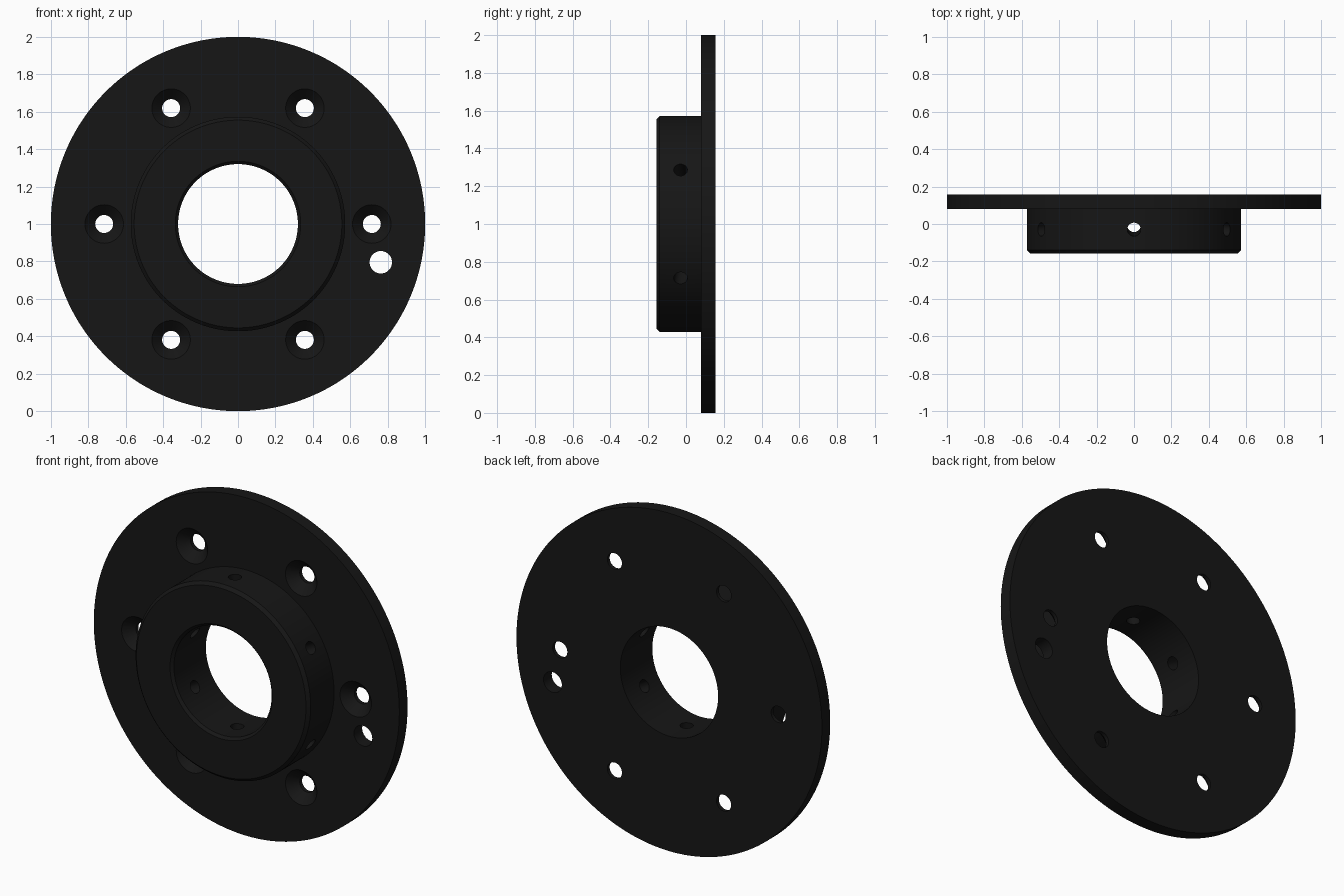
import bpy, bmesh
from math import sin, cos, pi, radians
from mathutils import Vector, Matrix

if "Cube" in bpy.data.objects:
    bpy.data.objects.remove(bpy.data.objects["Cube"])

CENTRE = Vector((0, 0, 1))


def lathe(bm, profile, segs, mat, closed=False):
    """Revolve (radius, y) points about local Y; cap the ends or close the loop."""
    rings = [[bm.verts.new(mat @ Vector((r * cos(2 * pi * i / segs), y, r * sin(2 * pi * i / segs))))
              for i in range(segs)] for r, y in profile]
    pairs = list(zip(rings, rings[1:]))
    if closed:
        pairs.append((rings[-1], rings[0]))
    else:
        bm.faces.new(rings[0])
        bm.faces.new(rings[-1])
    for a, b in pairs:
        for i in range(segs):
            j = (i + 1) % segs
            bm.faces.new((a[i], a[j], b[j], b[i]))


def make_object(name, bm):
    bmesh.ops.recalc_face_normals(bm, faces=bm.faces)
    mesh = bpy.data.meshes.new(name)
    bm.to_mesh(mesh)
    bm.free()
    obj = bpy.data.objects.new(name, mesh)
    bpy.context.collection.objects.link(obj)
    return obj


# Flange and hub turned as one piece, with chamfered front edges
bm = bmesh.new()
lathe(bm, [(0.32, 0.157), (1.0, 0.157), (1.0, 0.08), (0.573, 0.08),
           (0.573, -0.139), (0.555, -0.157), (0.335, -0.157), (0.32, -0.142)],
      192, Matrix.Translation(CENTRE), closed=True)
flange = make_object("flanged_hub", bm)

cut = bmesh.new()
for k in range(6):
    # Countersunk bolt holes through the flange
    a = k * pi / 3
    pos = CENTRE + Vector((cos(a), 0, sin(a))) * 0.715
    lathe(cut, [(0.113, 0.07), (0.048, 0.135), (0.048, 0.2)], 48, Matrix.Translation(pos))

    # Slightly tilted radial holes through the hub wall
    a += pi / 2
    out = Vector((cos(a), 0, sin(a)))
    inner = out * 0.32 + Vector((0, -0.007, 0))
    outer = out * 0.573 + Vector((0, -0.029, 0))
    rot = (outer - inner).to_track_quat('Y', 'Z').to_matrix().to_4x4()
    lathe(cut, [(0.036, -0.06), (0.036, 0.32)], 32, Matrix.Translation(CENTRE + inner) @ rot)

# Plain locating hole beside one bolt hole
a = radians(-15)
lathe(cut, [(0.06, 0.0), (0.06, 0.25)], 48,
      Matrix.Translation(CENTRE + Vector((cos(a), 0, sin(a))) * 0.79))
cutter = make_object("hole_cutter", cut)
cutter.hide_render = True

# Drill the holes
mod = flange.modifiers.new("holes", 'BOOLEAN')
mod.operation = 'DIFFERENCE'
mod.solver = 'EXACT'
mod.object = cutter
bpy.context.view_layer.objects.active = flange
flange.select_set(True)
bpy.ops.object.modifier_apply(modifier=mod.name)
bpy.data.objects.remove(cutter)
bpy.ops.object.shade_smooth_by_angle(angle=radians(30))

# Black finish
black = bpy.data.materials.new("black_finish")
black.diffuse_color = (0.008, 0.008, 0.008, 1)
black.use_nodes = True
black.node_tree.nodes["Principled BSDF"].inputs["Base Color"].default_value = black.diffuse_color
flange.data.materials.clear()
flange.data.materials.append(black)
